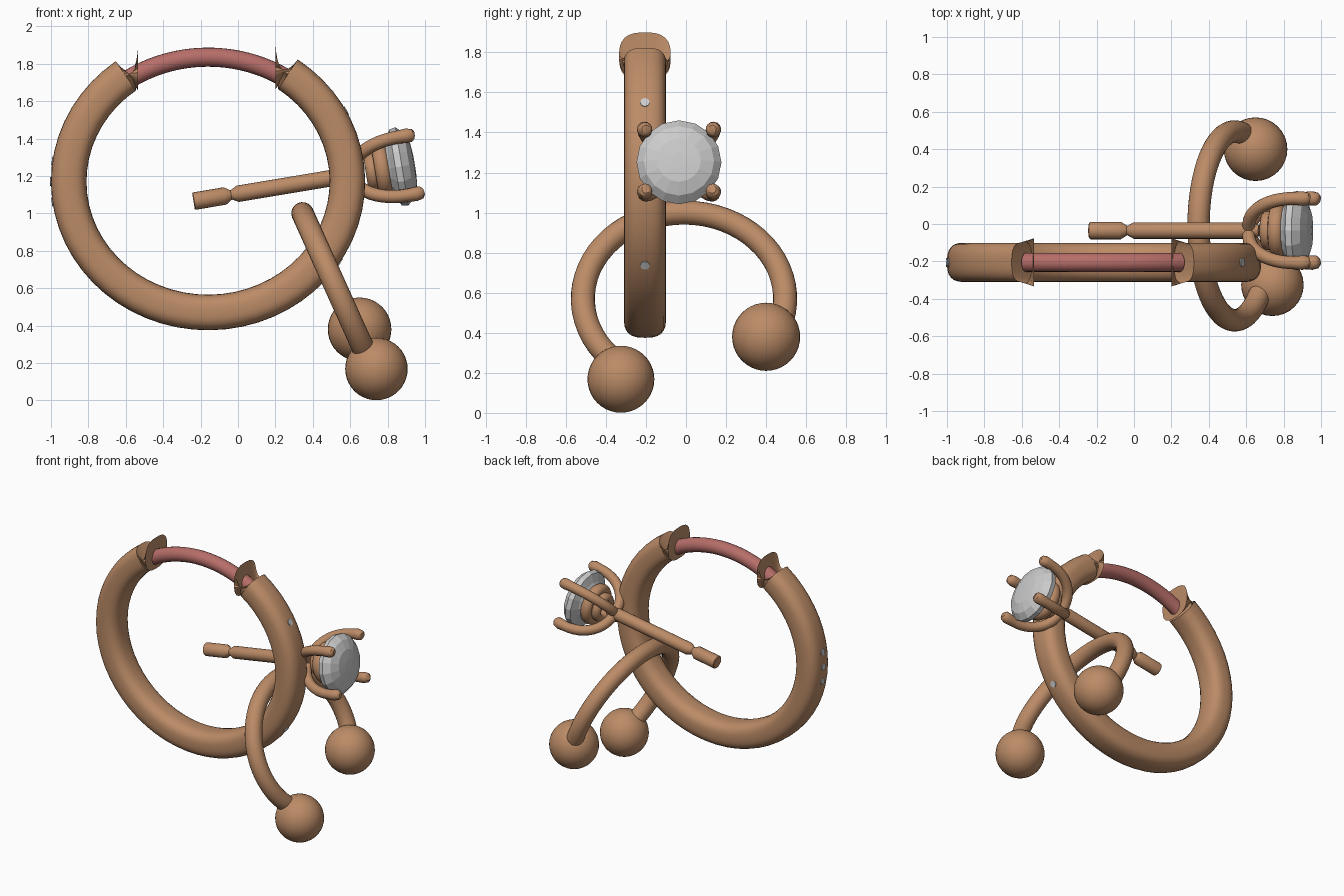
import bpy, bmesh
from math import sin, cos, pi, radians
from mathutils import Vector

if "Cube" in bpy.data.objects:
    bpy.data.objects.remove(bpy.data.objects["Cube"])


def material(name, rgb):
    m = bpy.data.materials.new(name)
    m.use_nodes = True
    m.diffuse_color = (*rgb, 1)
    m.node_tree.nodes["Principled BSDF"].inputs["Base Color"].default_value = (*rgb, 1)
    return m


copper = material("copper", (0.50, 0.26, 0.135))
rose = material("rose", (0.47, 0.155, 0.14))
crystal = material("pale grey crystal", (0.60, 0.60, 0.60))


def tube(name, pts, radii, side, mat, sides=20, width=1.0, power=2.0,
         closed=False, ends=None, smooth=True):
    """Sweep a superellipse section along a planar path; side is the plane normal."""
    pts = [Vector(p) for p in pts]
    n = len(pts)
    radii = [radii] * n if isinstance(radii, (int, float)) else radii
    bm = bmesh.new()
    rings = []
    for i, p in enumerate(pts):
        if closed:
            t = pts[(i + 1) % n] - pts[i - 1]
        else:
            t = pts[min(i + 1, n - 1)] - pts[max(i - 1, 0)]
        if ends and i in (0, n - 1):
            t = Vector(ends)
        t.normalize()
        s = Vector(side)
        s = (s - t * s.dot(t)).normalized()
        u = t.cross(s)
        ring = []
        for k in range(sides):
            c, d = cos(2 * pi * k / sides), sin(2 * pi * k / sides)
            f = (abs(c) ** power + abs(d) ** power) ** (-1 / power)
            ring.append(bm.verts.new(p + (s * c * width + u * d) * f * radii[i]))
        rings.append(ring)
    for i in range(n if closed else n - 1):
        a, b = rings[i], rings[(i + 1) % n]
        for k in range(sides):
            j = (k + 1) % sides
            bm.faces.new((a[k], a[j], b[j], b[k]))
    if not closed:
        bm.faces.new(rings[0])
        bm.faces.new(rings[-1])
    bmesh.ops.recalc_face_normals(bm, faces=bm.faces)
    return finish(name, bm, mat, smooth)


def finish(name, bm, mat, smooth=True):
    me = bpy.data.meshes.new(name)
    bm.to_mesh(me)
    bm.free()
    me.materials.append(mat)
    ob = bpy.data.objects.new(name, me)
    bpy.context.collection.objects.link(ob)
    if smooth:
        bpy.ops.object.select_all(action="DESELECT")
        ob.select_set(True)
        bpy.context.view_layer.objects.active = ob
        bpy.ops.object.shade_smooth_by_angle(angle=radians(40))
    return ob


def ball(name, center, radius, mat):
    bm = bmesh.new()
    bmesh.ops.create_uvsphere(bm, u_segments=32, v_segments=20, radius=radius)
    bmesh.ops.translate(bm, verts=bm.verts, vec=center)
    return finish(name, bm, mat)


# Large open hoop and its thin bridge
HOOP = Vector((-0.16, -0.205, 1.17))


def hoop_point(deg, a, b):
    t = radians(deg)
    return HOOP + Vector((a * cos(t), 0, b * sin(t)))


def hoop_arc(start, end, count, a, b):
    return [hoop_point(start + (end - start) * i / count, a, b) for i in range(count + 1)]


Y = (0, 1, 0)
steps = 50
hoop_radii = [0.117] + [0.095] * (steps - 1) + [0.117]
hoop = tube("hoop", hoop_arc(120.2, 421, steps, 0.745, 0.70), hoop_radii, Y, copper,
            sides=32, width=1.1, power=2.8, ends=(1, 0, 0))
tube("hoop_bridge", hoop_arc(124, 57, 24, 0.745, 0.665), 0.051, Y, rose)

# Small flush stones on the outside of the hoop
for i, deg in enumerate((28.5, -33, 172, 180, 188)):
    base = hoop_point(deg, 0.836, 0.791)
    out = Vector((cos(radians(deg)), 0, sin(radians(deg))))
    tube(f"hoop_stone_{i + 1}", [base, base + out * 0.008], 0.024, Y, crystal, sides=8)

# Curved barbell with two balls, lying in a leaning plane
ball_front, ball_back = Vector((0.74, -0.325, 0.168)), Vector((0.65, 0.40, 0.38))


def bar_point(t):
    z = 0.57 + 0.43 * sin(t)
    return Vector((0.345 + (1.0 - z) * 0.45, -0.01 + 0.505 * cos(t), z))


arc = [bar_point(radians(-26 + 255 * i / 44)) for i in range(45)]
tube("barbell_bar", arc + [ball_front], 0.06, (1, 0, 0.45), copper)
ball("barbell_ball_front", ball_front, 0.167, copper)
ball("barbell_ball_back", ball_back, 0.17, copper)

# Stud: everything is laid out along one slightly rising axis
AXIS = Vector((0.986, 0, 0.165))
UP = Vector((-0.165, 0, 0.986))
SIDE = Vector(Y)
BASE = Vector((0.60, -0.035, 1.205))


def stud(along, y=0, up=0):
    return BASE + AXIS * along + SIDE * y + UP * up


def lathe(name, profile, mat, **kw):
    return tube(name, [stud(a) for a, r in profile], [r for a, r in profile], Y, mat, **kw)


lathe("stud_post", [(-0.85, 0.042), (-0.845, 0.047), (-0.68, 0.047), (-0.645, 0.025),
                    (-0.61, 0.044), (0.02, 0.044), (0.07, 0.03)], copper)

# Basket rings under the gem
for name, along, r, thick in (("lower_gallery", 0.12, 0.075, 0.03),
                              ("upper_gallery", 0.175, 0.115, 0.034)):
    loop = [stud(along, r * cos(2 * pi * k / 32), r * sin(2 * pi * k / 32)) for k in range(32)]
    tube(name, loop, thick, AXIS, copper, sides=12, width=1.2, closed=True)

# Four claws, mirrored across both stud planes
for sy, y_name in ((1, "back"), (-1, "front")):
    for sz, z_name in ((1, "upper"), (-1, "lower")):
        path = []
        for k in range(13):
            t = k / 12 * pi / 2
            spread = 0.232 * sin(t) ** 0.9
            path.append(stud(0.015 + 0.27 * (1 - cos(t)), sy * spread * 0.74, sz * spread * 0.68))
        for along, spread in ((0.33, 0.232), (0.36, 0.227), (0.372, 0.224)):
            path.append(stud(along, sy * spread * 0.74, sz * spread * 0.68))
        radii = [0.035] * 13 + [0.039, 0.034, 0.02]
        tube(f"claw_{z_name}_{y_name}", path, radii, SIDE * sz * 0.74 - UP * sy * 0.68,
             copper, sides=14)

# Faceted round gem
lathe("gem", [(0.12, 0.02), (0.22, 0.15), (0.245, 0.205), (0.28, 0.212),
              (0.32, 0.175), (0.345, 0.11), (0.35, 0.04)], crystal, sides=16, smooth=False)
